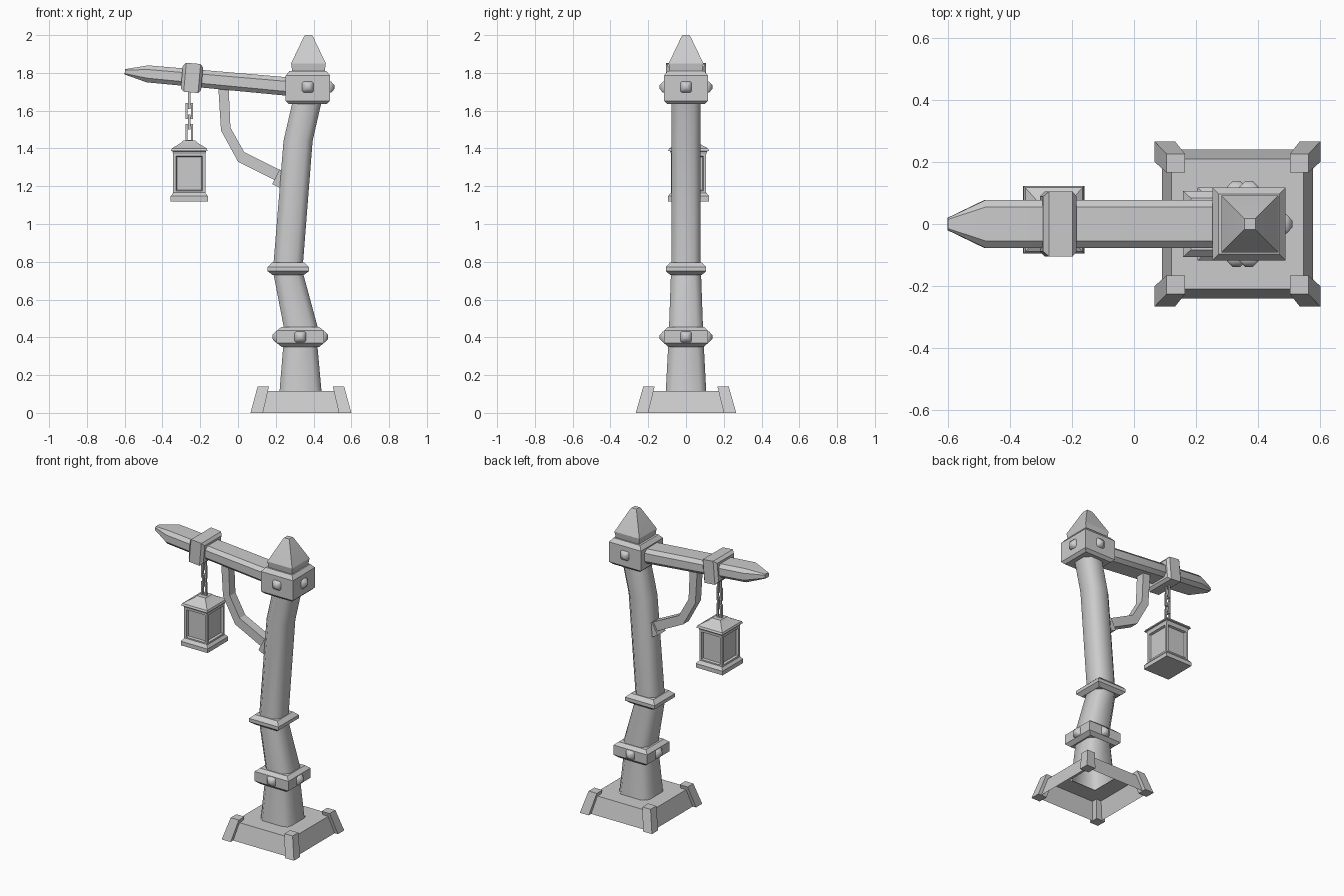
import bpy, bmesh, math
from mathutils import Vector, Matrix

if "Cube" in bpy.data.objects:
    bpy.data.objects.remove(bpy.data.objects["Cube"])


def rect(cx, cy, z, hx, hy, c=0.0):
    """Horizontal rectangle outline, with chamfered corners when c > 0."""
    pts = []
    for sx, sy in ((1, 1), (-1, 1), (-1, -1), (1, -1)):
        a = (cx + sx * hx, cy + sy * (hy - c), z)
        b = (cx + sx * (hx - c), cy + sy * hy, z)
        pts += [a] if c == 0 else ([a, b] if sx * sy > 0 else [b, a])
    return pts


def finish(name, bm, angle=20, mat=None):
    bmesh.ops.recalc_face_normals(bm, faces=bm.faces)
    if mat:
        bm.transform(mat)
    me = bpy.data.meshes.new(name)
    bm.to_mesh(me)
    bm.free()
    me.shade_smooth()
    me.set_sharp_from_angle(angle=math.radians(angle))
    ob = bpy.data.objects.new(name, me)
    bpy.context.collection.objects.link(ob)
    return ob


def skin(rings, bottom=True, top=True, closed=False):
    bm = bmesh.new()
    vs = [[bm.verts.new(p) for p in r] for r in rings]
    n = len(vs[0])
    pairs = list(zip(vs, vs[1:])) + ([(vs[-1], vs[0])] if closed else [])
    for a, b in pairs:
        for i in range(n):
            j = (i + 1) % n
            bm.faces.new((a[i], a[j], b[j], b[i]))
    if bottom and not closed:
        bm.faces.new(vs[0][::-1])
    if top and not closed:
        bm.faces.new(vs[-1])
    return bm


def loft(name, rings, angle=20, mat=None, **kw):
    return finish(name, skin(rings, **kw), angle, mat)


def stack(name, cx, cy, levels, **kw):
    """Square-section part from (z, half x, half y) levels."""
    return loft(name, [rect(cx, cy, z, hx, hy) for z, hx, hy in levels], **kw)


def stud(name, pos, direction):
    rot = Vector(direction).to_track_quat('Z', 'Y').to_matrix().to_4x4()
    loft(name, [rect(0, 0, z, h, h, h * 0.3) for z, h in
                ((-0.01, 0.03), (0.004, 0.03), (0.022, 0.011))],
         angle=50, mat=Matrix.Translation(pos) @ rot)


# Hollow base with splayed corner feet
BX = 0.333
stack("base", BX, 0, [(0, 0.243, 0.24), (0.115, 0.213, 0.21), (0.115, 0.1, 0.095)],
      bottom=False, top=False)
for sx in (-1, 1):
    for sy in (-1, 1):
        loft("base_foot", [rect(BX + sx * 0.234, sy * 0.233, 0, 0.033, 0.033),
                           rect(BX + sx * 0.199, sy * 0.196, 0.14, 0.03, 0.03)])

# Crooked post
loft("post", [rect(x, 0, z, hx, hy, 0.035) for x, z, hx, hy in (
    (0.331, 0.115, 0.111, 0.107), (0.33, 0.36, 0.09, 0.094), (0.333, 0.45, 0.09, 0.09),
    (0.268, 0.73, 0.079, 0.08), (0.266, 0.79, 0.078, 0.078), (0.318, 1.44, 0.077, 0.077),
    (0.373, 1.68, 0.077, 0.077))], angle=50, bottom=False)

# Bands around the post
stack("lower_band", 0.33, 0, [(0.35, 0.1, 0.095), (0.37, 0.125, 0.117),
                              (0.435, 0.125, 0.117), (0.455, 0.1, 0.095)])
stack("upper_band", 0.266, 0, [(0.73, 0.083, 0.083), (0.75, 0.109, 0.107),
                               (0.773, 0.109, 0.107), (0.797, 0.083, 0.083)])

# Head collar and pointed cap
HX = 0.37
stack("head_collar", HX, 0, [(1.635, 0.1, 0.1), (1.652, 0.118, 0.117),
                             (1.785, 0.118, 0.117), (1.81, 0.098, 0.097)])
loft("cap", [rect(0.373, 0, z, h, h) for z, h in
             ((1.8, 0.085), (1.85, 0.092), (1.99, 0.025), (2.0, 0.018))], angle=28)

# Studs on band and collar
for sy in (-1, 1):
    stud("collar_stud", (HX, sy * 0.117, 1.725), (0, sy, 0))
    stud("band_stud", (0.33, sy * 0.117, 0.402), (0, sy, 0))
for sx in (-1, 1):
    stud("band_stud", (0.33 + sx * 0.125, 0, 0.402), (sx, 0, 0))
stud("collar_stud", (HX + 0.118, 0, 1.725), (1, 0, 0))

# Cross beam with tapered tip, and its ring (built along z, then laid over)
lay = Matrix.Translation((0.3, 0, 1.7245)) @ Matrix.Rotation(-math.radians(84.84), 4, 'Y')
loft("beam", [rect(0, 0, 0, 0.049, 0.077, 0.022), rect(0, 0, 0.783, 0.045, 0.077, 0.022),
              rect(0, 0, 0.903, 0.014, 0.02, 0.005)], angle=35, mat=lay)
# The beam keeps its long faces smooth; the ring is crisp
stack("beam_ring", 0, 0, [(0.492, 0.06, 0.088), (0.507, 0.077, 0.105),
                          (0.583, 0.077, 0.105), (0.6, 0.06, 0.088)], mat=lay)

# Bent brace and its foot
outer = ((-0.105, 1.735), (-0.09, 1.495), (0.0, 1.33), (0.21, 1.225))
inner = ((-0.05, 1.735), (-0.04, 1.51), (0.033, 1.38), (0.235, 1.28))
loft("brace", [[(a[0], -0.03, a[1]), (b[0], -0.03, b[1]), (b[0], 0.03, b[1]),
                (a[0], 0.03, a[1])] for a, b in zip(outer, inner)])
stack("brace_foot", 0, 0, [(-0.043, 0.022, 0.042), (0.043, 0.022, 0.042)],
      mat=Matrix.Translation((0.22, 0, 1.24)) @ Matrix.Rotation(math.radians(27), 4, 'Y'))

# Chain of rectangular links, alternating direction
LX, LY = -0.258, 0.014
for i, (z0, z1) in enumerate(((1.61, 1.71), (1.555, 1.64), (1.5, 1.58), (1.435, 1.53))):
    hz, t = (z1 - z0) / 2, 0.006
    rings = []
    for sx, sz in ((1, 1), (-1, 1), (-1, -1), (1, -1)):
        xo, xi, zo, zi = 0.02 * sx, 0.009 * sx, hz * sz, (hz - 0.011) * sz
        rings.append([(xo, -t, zo), (xo, t, zo), (xi, t, zi), (xi, -t, zi)])
    turn = Matrix.Rotation(math.pi / 2 * ((i + 1) % 2), 4, 'Z')
    loft("chain_link", rings, closed=True,
         mat=Matrix.Translation((LX, LY, (z0 + z1) / 2)) @ turn)

# Lantern base, body with recessed windows, and roof
stack("lantern_base", LX, LY, [(1.12, 0.099, 0.109), (1.147, 0.099, 0.109),
                               (1.167, 0.083, 0.093)])
bm = skin([rect(LX, LY, 1.16, 0.085, 0.093), rect(LX, LY, 1.375, 0.085, 0.093)])
bm.normal_update()
sides = [f for f in bm.faces if abs(f.normal.z) < 0.5]
bmesh.ops.inset_individual(bm, faces=sides, thickness=0.022, depth=0)
bmesh.ops.inset_individual(bm, faces=sides, thickness=0.006, depth=-0.015)
finish("lantern_body", bm)
stack("lantern_roof", LX, LY, [(1.365, 0.083, 0.091), (1.385, 0.089, 0.098), (1.387, 0.097, 0.109),
                               (1.4, 0.092, 0.103), (1.432, 0.04, 0.045), (1.442, 0.032, 0.036)])
